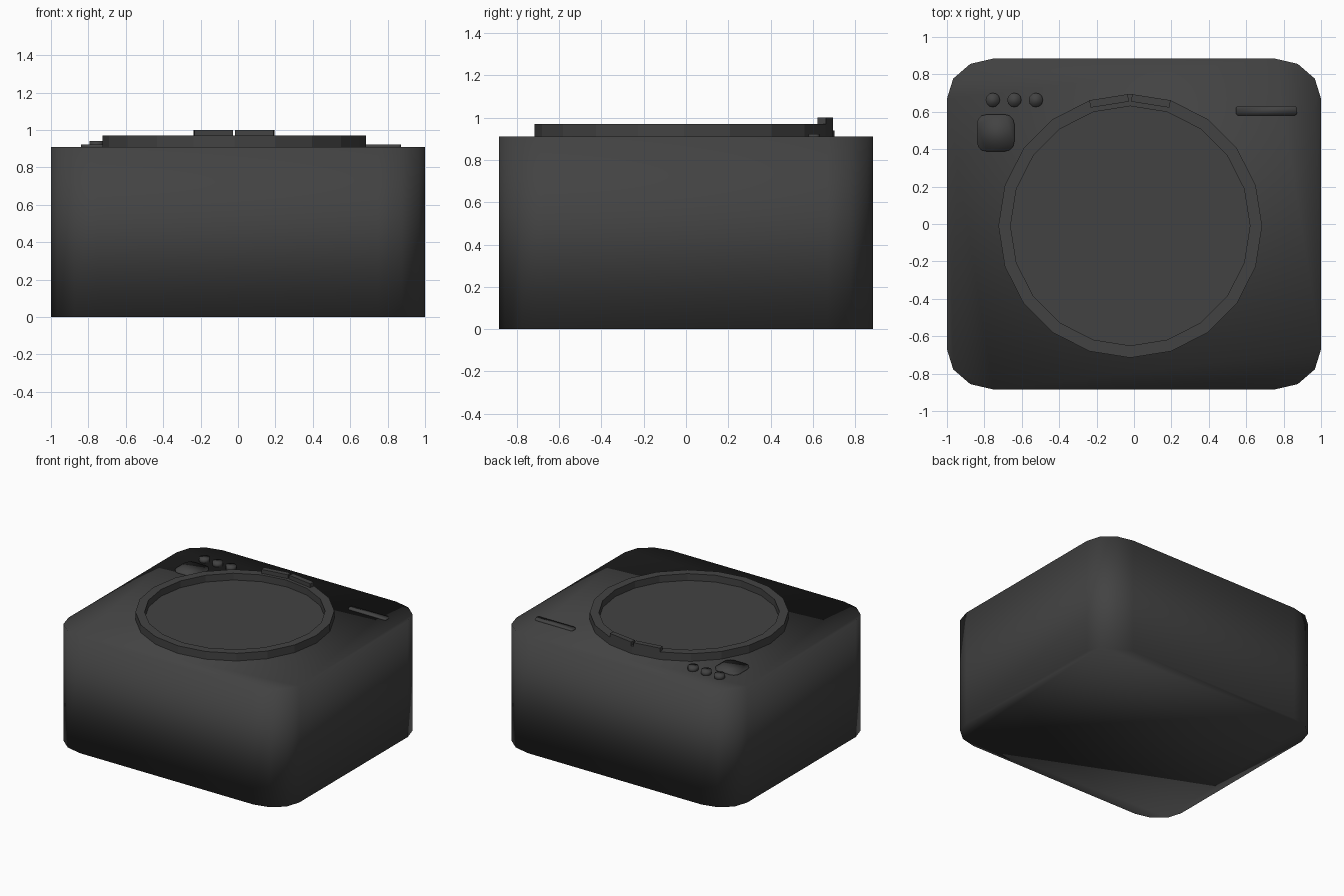
import bpy
import bmesh
from math import cos, sin, pi, radians
from mathutils import Matrix, Vector

cube = bpy.data.objects.get("Cube")
if cube:
    bpy.data.objects.remove(cube, do_unlink=True)

# Single charcoal plastic
charcoal = bpy.data.materials.new("charcoal_plastic")
charcoal.use_nodes = True
colour = (0.055, 0.055, 0.055, 1)
charcoal.diffuse_color = colour
charcoal.node_tree.nodes["Principled BSDF"].inputs["Base Color"].default_value = colour

TOP = 0.91


def finish(name, bm, smooth):
    bmesh.ops.recalc_face_normals(bm, faces=bm.faces)
    for face in bm.faces:
        face.smooth = smooth
    mesh = bpy.data.meshes.new(name)
    bm.to_mesh(mesh)
    bm.free()
    mesh.materials.append(charcoal)
    obj = bpy.data.objects.new(name, mesh)
    bpy.context.collection.objects.link(obj)
    return obj


def rounded_rect(width, depth, rx, ry, segments=3):
    points = []
    for quarter, (sx, sy) in enumerate([(1, 1), (-1, 1), (-1, -1), (1, -1)]):
        for i in range(segments + 1):
            a = (quarter + i / segments) * pi / 2
            points.append((sx * (width / 2 - rx) + rx * cos(a),
                           sy * (depth / 2 - ry) + ry * sin(a)))
    return points


def circle(radius, sides):
    return [(radius * cos(2 * pi * i / sides), radius * sin(2 * pi * i / sides))
            for i in range(sides)]


def prism(name, outline, centre, low, high, smooth=True, turn=0):
    bm = bmesh.new()
    face = bm.faces.new([bm.verts.new((x, y, low)) for x, y in outline])
    grown = bmesh.ops.extrude_face_region(bm, geom=[face], use_keep_orig=True)
    top = [g for g in grown["geom"] if isinstance(g, bmesh.types.BMVert)]
    bmesh.ops.translate(bm, verts=top, vec=(0, 0, high - low))
    place = Matrix.Translation(Vector((*centre, 0))) @ Matrix.Rotation(turn, 4, "Z")
    bmesh.ops.transform(bm, matrix=place, verts=bm.verts)
    return finish(name, bm, smooth)


# Main housing, softly shaded over its whole surface
prism("housing", rounded_rect(2, 1.77, 0.25, 0.215), (0, 0), 0, TOP)

# Lid rim: a rectangular section swept round a twenty-sided ring
LID = (-0.02, -0.01)
SIDES = 20
bm = bmesh.new()
rings = []
for radius, z in [(0.705, 0.90), (0.705, 0.97), (0.64, 0.97), (0.64, 0.90)]:
    rings.append([bm.verts.new((x + LID[0], y + LID[1], z))
                  for x, y in circle(radius, SIDES)])
for k in range(4):
    a, b = rings[k], rings[(k + 1) % 4]
    for i in range(SIDES):
        j = (i + 1) % SIDES
        bm.faces.new((a[i], a[j], b[j], b[i]))
finish("lid_rim", bm, False)

# Recessed lid window
prism("lid_window", circle(0.64, SIDES), LID, 0.90, 0.917, False)

# Hinge blocks along the two rear sides of the rim
for name, x, side in [("hinge_right", -0.133, 1), ("hinge_left", 0.09, -1)]:
    block = [(-0.104, -0.02), (0.104, -0.02), (0.104, 0.02), (-0.104, 0.02)]
    prism(name, block, (x, 0.658), 0.935, 1.0, False, side * radians(9))

# Control buttons
for i in range(3):
    prism(f"button_{i + 1}", circle(0.038, 12), (-0.755 + 0.115 * i, 0.663), 0.90, 0.94)

# Power pad and detergent slot cover
prism("power_pad", rounded_rect(0.2, 0.197, 0.05, 0.05), (-0.74, 0.487), 0.90, 0.922)
prism("slot_cover", rounded_rect(0.327, 0.05, 0.015, 0.015), (0.708, 0.605), 0.90, 0.922)
